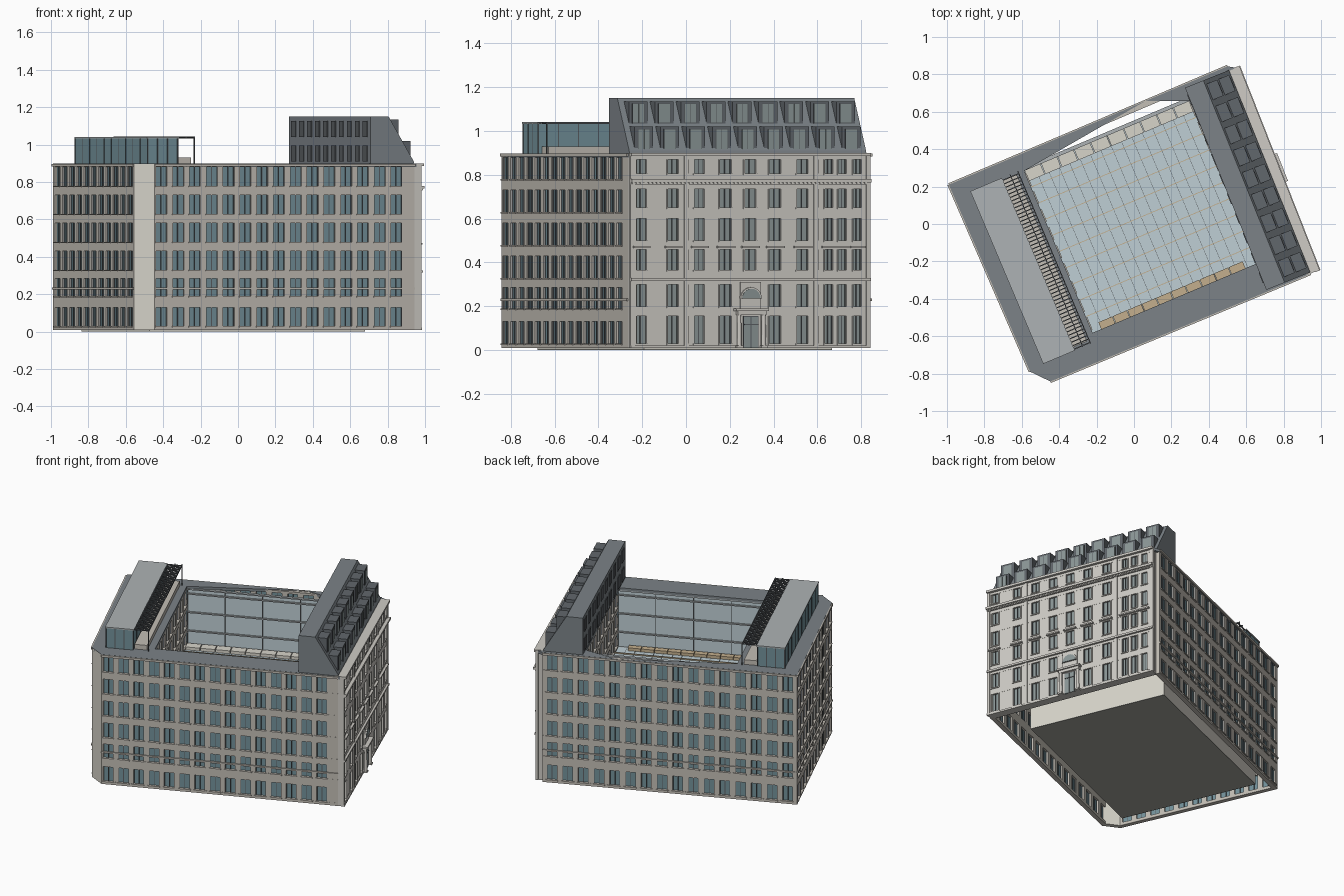
import bpy, bmesh, math
from mathutils import Matrix, Vector

if "Cube" in bpy.data.objects:
    bpy.data.objects.remove(bpy.data.objects["Cube"])

ROT = Matrix.Rotation(math.radians(22.9), 4, 'Z')
# The mansard follows the slightly turned facade
PIV = Matrix.Translation((.70, -.35, 0))
MROT = PIV @ Matrix.Rotation(math.radians(-1.0), 4, 'Z') @ PIV.inverted() @ ROT


def mat(name, r, g, b):
    m = bpy.data.materials.new(name)
    m.diffuse_color = (r, g, b, 1)
    m.use_nodes = True
    m.node_tree.nodes["Principled BSDF"].inputs["Base Color"].default_value = m.diffuse_color
    return m


BEIGE = mat("beige_render", .54, .51, .46)
STONE = mat("pale_stone", .62, .60, .56)
CREAM = mat("cream", .68, .66, .59)
GLASS = mat("window_glass", .17, .28, .32)
FGLASS = mat("facade_glass", .26, .31, .31)
PALE = mat("court_glass", .52, .62, .66)
SLATE = mat("slate", .20, .225, .245)
DORM = mat("dormer_slate", .12, .135, .15)
DARK = mat("dark_metal", .10, .11, .12)
GREY = mat("light_roof", .42, .45, .46)
TAN = mat("tan_timber", .55, .43, .27)
BASE = mat("underside", .36, .36, .33)


def finish(name, bm, material, M=Matrix()):
    bmesh.ops.recalc_face_normals(bm, faces=bm.faces)
    me = bpy.data.meshes.new(name)
    bm.to_mesh(me)
    bm.free()
    me.materials.append(material)
    ob = bpy.data.objects.new(name, me)
    ob.matrix_world = M
    bpy.context.collection.objects.link(ob)
    return ob


def boxes(name, items, material, M=ROT):
    """Many boxes (x0, x1, y0, y1, z0, z1) as one object."""
    bm = bmesh.new()
    for x0, x1, y0, y1, z0, z1 in items:
        T = Matrix.Translation(((x0 + x1) / 2, (y0 + y1) / 2, (z0 + z1) / 2))
        S = Matrix.Diagonal((x1 - x0, y1 - y0, z1 - z0, 1))
        bmesh.ops.create_cube(bm, size=1, matrix=T @ S)
    return finish(name, bm, material, M)


def prism(name, pts, offset, material, M=Matrix()):
    """Flat polygon pulled along an offset vector."""
    bm = bmesh.new()
    f = bm.faces.new([bm.verts.new(p) for p in pts])
    r = bmesh.ops.extrude_face_region(bm, geom=[f])
    bmesh.ops.translate(bm, vec=offset, verts=[v for v in r['geom'] if isinstance(v, bmesh.types.BMVert)])
    return finish(name, bm, material, M)


def loc(u, v):
    return (ROT @ Vector((u, v, 0))).to_2d()


def frame(p, q):
    """Wall frame: x along the wall, y inward, z up."""
    p, q = Vector(p), Vector(q)
    d = (q - p).normalized()
    M = Matrix(((d.x, -d.y, 0, p.x), (d.y, d.x, 0, p.y), (0, 0, 1, 0), (0, 0, 0, 1)))
    return M, (q - p).length


def wall(name, p, q, z0, z1, wins, rows, material, glass=GLASS, t=.03, detail=True):
    """Wall with real window recesses; wins = [(centre, width)], rows = [(low, high)]."""
    M, L = frame(p, q)
    zs = [z0] + [z for r in rows for z in r] + [z1]
    solid = [(0, L, 0, t, a, b) for a, b in zip(zs[::2], zs[1::2])]
    xs = [0] + [x for c, w in wins for x in (c - w / 2, c + w / 2)] + [L]
    solid += [(a, b, .001, t, z0, z1) for a, b in zip(xs[::2], xs[1::2])]
    boxes(name + "_glass", [(.003, L - .003, .012, .017, a - .002, b + .002) for a, b in rows], glass, M)
    if detail:
        solid += [(c - w / 2 - .006, c + w / 2 + .006, -.006, .01, a - .007, a) for c, w in wins for a, b in rows]
        bars = [(c + x - .002, c + x + .002, .007, .02, a, b)
                for c, w in wins for a, b in rows for x in (-w / 2, 0, w / 2)]
        boxes(name + "_frames", bars, DARK, M)
    boxes(name, solid, material, M)
    return M, L


def even(L, n, w, m=.0):
    step = (L - 2 * m) / n
    return [(m + step * (i + .5), w) for i in range(n)]


# Outer street walls
A, B, C, D = (-.99, .21), (-.555, -.79), (-.447, -.842), (.945, -.265)
E, F, G = (.975, -.25), (.548, .835), (.50, .843)
ROWS = [(.03, .13), (.19, .285), (.33, .43), (.48, .58), (.63, .73), (.78, .88)]
front_wins = [(.042 + .0972 * i, .064) for i in range(15)]
for name, p, q, n in (("left_wall", A, B, 11), ("front_wall", C, D, 15), ("back_wall", G, A, 16)):
    L = (Vector(q) - Vector(p)).length
    wins = front_wins if name == "front_wall" else even(L, n, .064, .01)
    M, L = wall(name, p, q, .01, .895, wins, ROWS, BEIGE)
    boxes(name + "_string_courses", [(0, L, -.006, .005, .225, .235), (0, L, -.008, .01, .883, .897)], BEIGE, M)
M, L = frame(B, C)
boxes("corner_chamfer", [(0, L, 0, .03, .01, .895)], CREAM, M)

# Stone facade
Y = [-.205, -.06, .06, .18, .292, .405, .53, .65, .712, .78]
W = [.05, .05, .05, .055, .055, .055, .055, .038, .038, .038]
wins = [((y + .25) / .93, w) for y, w in zip(Y, W)]
FROWS = [(.03, .155), (.2, .3), (.365, .46), (.5, .6), (.65, .735), (.805, .87)]
M, L = wall("facade", E, F, .01, .9, wins, FROWS, STONE, FGLASS, t=.05)
trim = []
for i, (c, w) in enumerate(wins):
    h = w / 2
    for k, (a, b) in enumerate(FROWS):
        trim += [(c + s * (h + .003) - .003, c + s * (h + .003) + .003, -.004, .01, a, b) for s in (-1, 1)]
        if k == 2:
            trim.append((c - h - .016, c + h + .016, -.016, .01, b + .005, b + .014))
for x in (.005, .27, .905, L - .005):
    trim.append((x - .01, x + .01, -.006, .01, .01, .895))
for z0, z1, d in ((.01, .022, .008), (.315, .328, .014), (.755, .765, .01), (.765, .78, .022), (.885, .9, .018)):
    trim.append((-.005, L + .004, -d, .01, z0, z1))
trim += [(i * .02, i * .02 + .01, -.016, .005, .757, .765) for i in range(int(L / .02))]
boxes("facade_trim", trim, STONE, M)
boxes("facade_end_return", [(-.002, .03, .005, .055, .01, .9), (L - .03, L, .005, .05, .01, .9)], STONE, M)

# Entrance
c = wins[4][0]
boxes("entrance_surround", [(c - .05, c + .05, -.009, .005, .01, .31),
                            (c - .08, c + .08, -.035, .005, .178, .19), (c - .07, c + .07, -.025, .005, .16, .178),
                            (c - .075, c - .045, -.03, 0, .01, .02), (c + .045, c + .075, -.03, 0, .01, .02)], STONE, M)
boxes("entrance_door", [(c - .034, c - .002, -.013, 0, .01, .15), (c + .002, c + .034, -.013, 0, .01, .15)], FGLASS, M)
boxes("door_frame", [(c - .037, c + .037, -.011, 0, .01, .155), (c - .034, c + .034, -.016, 0, .115, .12)], DARK, M)
bm = bmesh.new()
for s in (-1, 1):
    bmesh.ops.create_cone(bm, cap_ends=True, segments=12, radius1=.011, radius2=.009, depth=.142,
                          matrix=Matrix.Translation((c + s * .06, -.017, .09)))
finish("entrance_columns", bm, STONE, M)
for nm, r, d, m in (("fanlight_arch", .052, .016, STONE), ("fanlight_glass", .045, .019, FGLASS)):
    arc = [(c + r * math.cos(i * math.pi / 12), -d, .235 + r * math.sin(i * math.pi / 12)) for i in range(13)]
    prism(nm, arc, (0, d, 0), m, M)

# Roof ring, left open along part of the back
U0, U1, V0, V1 = -.43, .53, -.45, .49
c00, c10, c11, c01 = loc(U0, V0), loc(U1, V0), loc(U1, V1), loc(U0, V1)
apex = (.06, .657)
for nm, pts in (("left", (A, B, c00, c01)), ("front", (B, C, D, c10, c00)), ("right", (D, E, F, G, c11, c10)),
                ("back_left", (A, c01, apex)), ("back_right", (apex, c11, G))):
    prism("roof_" + nm, [(p[0], p[1], .88) for p in pts], (0, 0, .018), SLATE)

# Core and courtyard
GZ = .48
boxes("core", [(-.70, .55, -.44, V1, .004, GZ)], CREAM)
boxes("core_floor", [(-.70, .55, -.44, V1, 0, .004)], BASE)
boxes("court_glass_roof", [(U0, U1, V0, V1, GZ, GZ + .01)], PALE)
boxes("court_roof_beams", [(U0, U1, V0 + .094 * i - .002, V0 + .094 * i + .002, GZ, GZ + .018) for i in range(1, 10)], TAN)
boxes("court_roof_bars", [(U0 + .06 * i - .001, U0 + .06 * i + .001, V0, V1, GZ, GZ + .012) for i in range(1, 16)], DARK)
boxes("court_back_ledge", [(U0 + .096 * i + .002, U0 + .096 * i + .094, .43, V1, GZ, GZ + .03) for i in range(10)], CREAM)
boxes("court_front_ledge", [(-.38 + .084 * i, -.299 + .084 * i, V0, -.41, GZ, GZ + .03) for i in range(10)], TAN)
CR = [(.49, .588), (.596, .715), (.723, .842), (.85, .874)]
wall("court_back_wall", c01, c11, GZ, .882, even(.96, 4, .237), CR, GREY, PALE, .02, False)
wall("court_front_wall", c10, c00, GZ, .882, even(.96, 4, .237), CR, GREY, PALE, .02, False)
CW = [(.505, .58), (.63, .73), (.775, .87)]
wall("court_right_wall", c11, c10, GZ, .882, even(.94, 9, .06), CW, BEIGE, GLASS, .025)
wall("court_left_wall", c00, c01, GZ, .882, even(.94, 9, .06), CW, BEIGE, GLASS, .025)

# Mansard roof with two rows of dormers
prof = [(.515, .89), (.77, .89), (.765, .91), (.62, 1.15), (.515, 1.15)]
prism("mansard", [(u, -.6, z) for u, z in prof], (0, 1.165, 0), SLATE, MROT)
box, pane, rim = [], [], []
for i in range(9):
    v = -.525 + .1275 * i
    for u0, u1, z0, z1 in ((.585, .69, 1.03, 1.135), (.64, .758, .905, 1.02)):
        box.append((u0, u1, v - .046, v + .046, z0, z1))
        rim.append((u1 - .01, u1 + .002, v - .03, v + .03, z0 + .005, z1 - .01))
        pane += [(u1 - .01, u1 + .003, v + s - .013, v + s + .013, z0 + .008, z1 - .013) for s in (-.014, .014)]
boxes("dormers", box, DORM, MROT)
boxes("dormer_frames", rim, DARK, MROT)
boxes("dormer_panes", pane, FGLASS, MROT)
boxes("mansard_court_windows", [(.511, .52, -.56 + .114 * i, -.5 + .114 * i, z, z + .085)
                                for i in range(10) for z in (.91, 1.04)], DARK, MROT)

# Rooftop glass pavilion with louvred canopy
boxes("pavilion_glass", [(-.735, -.56, -.497, .497, .89, 1.035)], GLASS)
boxes("pavilion_roof", [(-.738, -.555, -.5, .502, 1.032, 1.04)], GREY)
bars = [(u - .002, u + .002, -.495 + .099 * i - .002, -.495 + .099 * i + .002, .89, 1.033)
        for i in range(11) for u in (-.735, -.56)]
bars += [(-.735 + .058 * i - .002, -.731 + .058 * i, v - .002, v + .002, .89, 1.033) for i in range(4) for v in (-.497, .497)]
boxes("pavilion_mullions", bars, DARK)
slats = [(-.555, -.462, -.495 + .02 * i, -.489 + .02 * i, 1.034, 1.04) for i in range(50)]
slats += [(u, u + .005, -.498, .502, 1.032, 1.042) for u in (-.51, -.465)]
slats += [(-.465, -.46, v, v + .005, .89, 1.035) for v in (-.497, .497)]
boxes("canopy_louvres", slats, DARK)
boxes("terrace_upstand", [(-.555, -.475, -.48, .49, .89, .93)], BEIGE)
